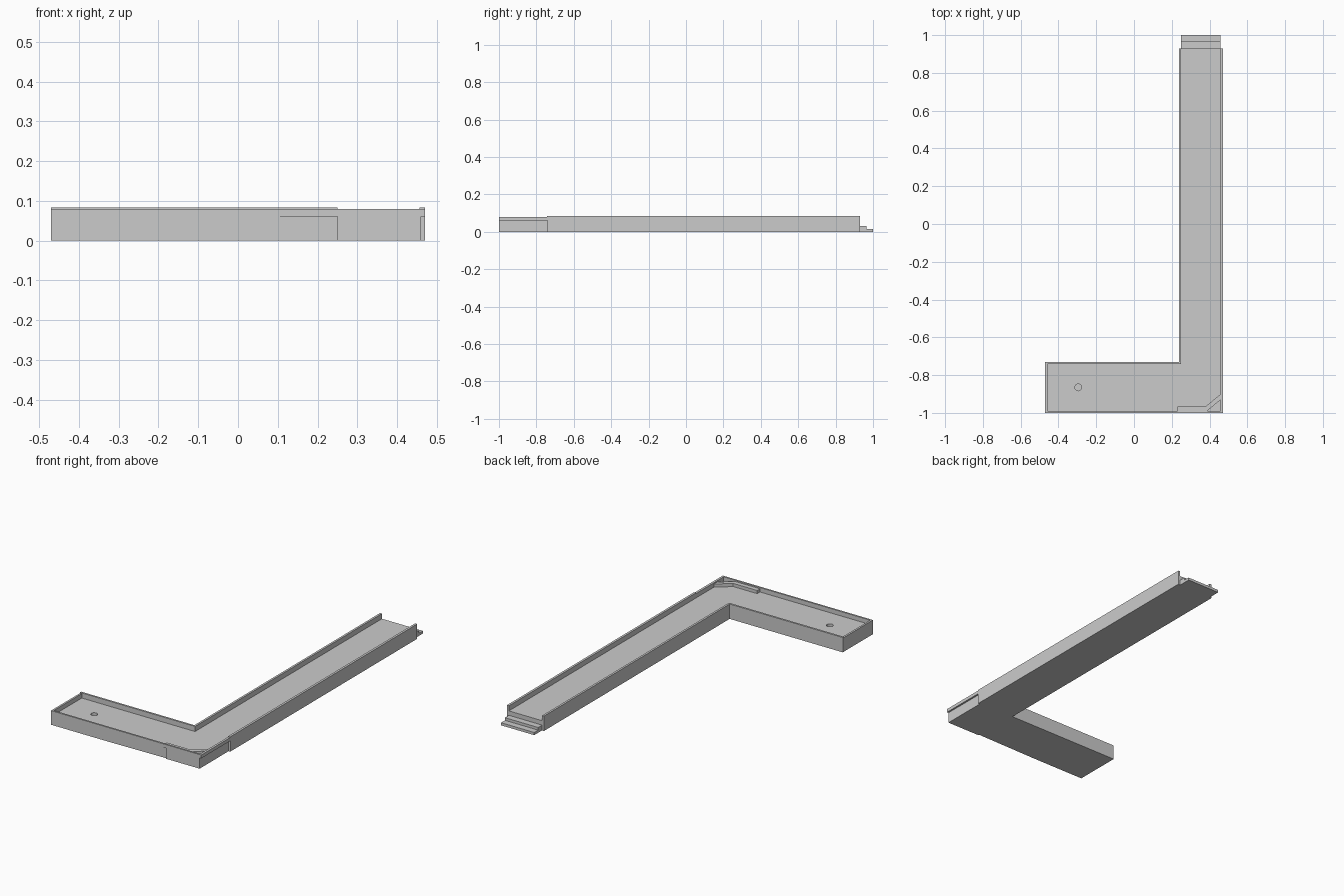
import bpy, bmesh, math

if "Cube" in bpy.data.objects:
    bpy.data.objects.remove(bpy.data.objects["Cube"])


def prism(name, points, z0, z1):
    """Extrude a flat outline (counter-clockwise) from z0 to z1."""
    bm = bmesh.new()
    face = bm.faces.new([bm.verts.new((x, y, z0)) for x, y in points])
    out = bmesh.ops.extrude_face_region(bm, geom=[face])
    for v in out["geom"]:
        if isinstance(v, bmesh.types.BMVert):
            v.co.z = z1
    bmesh.ops.recalc_face_normals(bm, faces=bm.faces)
    mesh = bpy.data.meshes.new(name)
    bm.to_mesh(mesh)
    bm.free()
    obj = bpy.data.objects.new(name, mesh)
    bpy.context.collection.objects.link(obj)
    return obj


def rect(x0, x1, y0, y1):
    return [(x0, y0), (x1, y0), (x1, y1), (x0, y1)]


def cut(obj, points, z0, z1):
    """Subtract a prism from an object."""
    cutter = prism("cutter", points, z0, z1)
    cutter.hide_render = True
    mod = obj.modifiers.new("cut", 'BOOLEAN')
    mod.operation = 'DIFFERENCE'
    mod.solver = 'EXACT'
    mod.object = cutter
    bpy.context.view_layer.objects.active = obj
    bpy.ops.object.modifier_apply(modifier=mod.name)
    bpy.data.objects.remove(cutter)


FLOOR = 0.055

# L-shaped tray body
tray = prism("tray", [(-0.47, -1), (0.47, -1), (0.47, 0.93), (0.238, 0.93),
                      (0.238, -0.73), (-0.47, -0.73)], 0, 0.084)

# channel between the rims, open at the far end
cut(tray, [(-0.459, -0.99), (0.457, -0.99), (0.457, 1.1), (0.25, 1.1),
           (0.25, -0.741), (-0.459, -0.741)], FLOOR, 0.2)

# front, corner and left rims sit slightly lower
cut(tray, rect(-0.6, 0.6, -1.1, -0.742), 0.08, 0.2)

# undercut beside the corner, and tapered relief along the front
cut(tray, rect(0.46, 0.6, -1.1, -0.74), -0.1, 0.061)
cut(tray, [(-0.14, -1.0), (-0.14, -1.1), (0.25, -1.1), (0.25, -0.994)], -0.1, 0.061)

# blind screw hole in the short leg
cut(tray, [(-0.295 + 0.018 * math.cos(math.tau * i / 16),
            -0.865 + 0.018 * math.sin(math.tau * i / 16)) for i in range(16)],
    0.03, 0.2)

# reinforcing ledge with a triangular pocket in the corner
ledge = prism("corner_ledge", [(0.23, -0.992), (0.459, -0.992), (0.459, -0.9),
                               (0.38, -0.965), (0.23, -0.965)], FLOOR - 0.001, 0.073)
cut(ledge, [(0.387, -0.99), (0.457, -0.99), (0.457, -0.932)], FLOOR, 0.2)

# stepped tongue on the open end
for name, y1, z1 in (("tongue_upper_step", 0.965, 0.03), ("tongue_lower_step", 1.0, 0.015)):
    y0 = 0.93 if z1 > 0.02 else 0.965
    prism(name, rect(0.25, 0.457, y0, y1), 0, z1)
